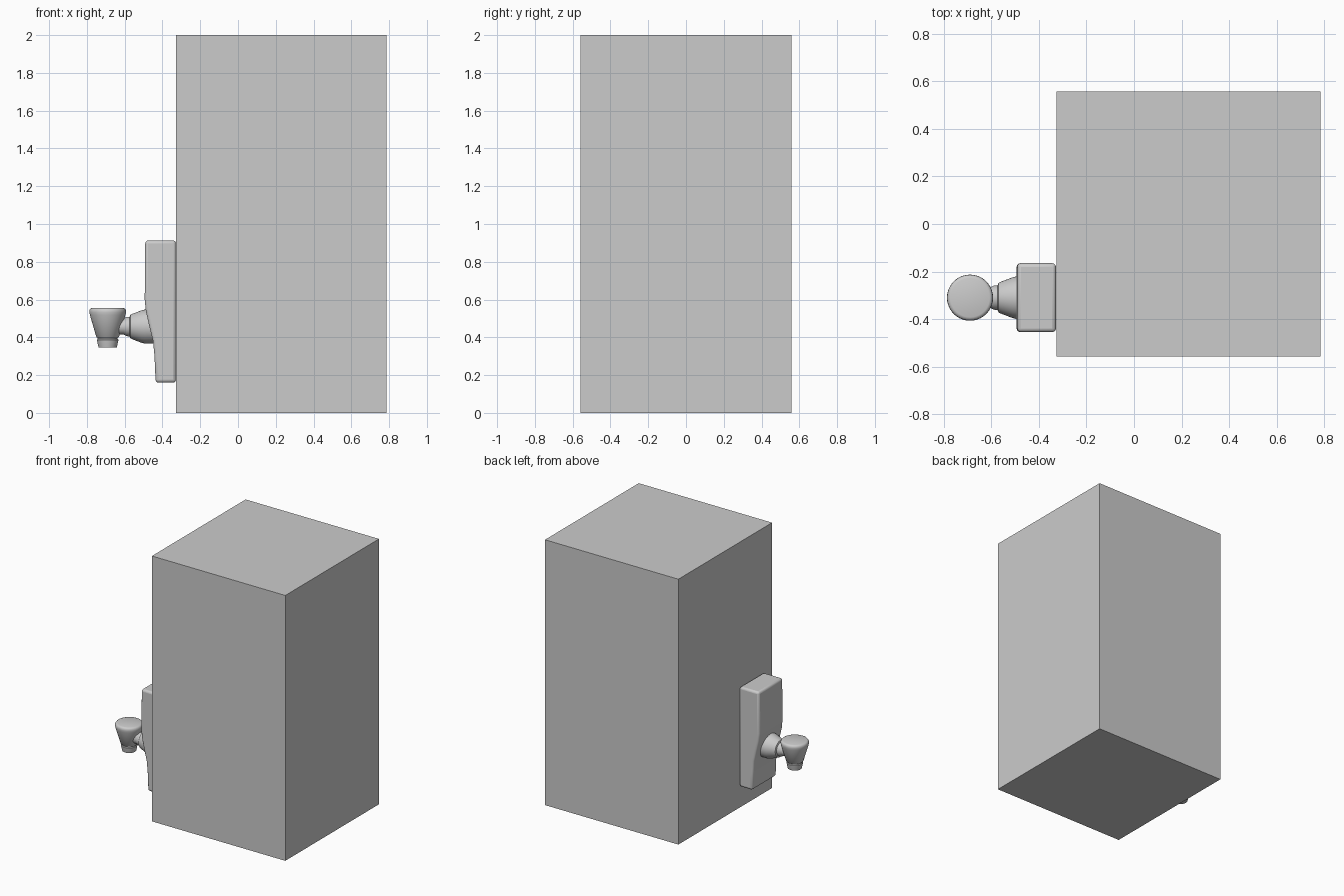
import bpy, bmesh, math
from mathutils import Matrix, Vector

if "Cube" in bpy.data.objects:
    bpy.data.objects.remove(bpy.data.objects["Cube"])


def make_object(name, bm, smooth=True):
    bmesh.ops.recalc_face_normals(bm, faces=bm.faces)
    mesh = bpy.data.meshes.new(name)
    bm.to_mesh(mesh)
    bm.free()
    obj = bpy.data.objects.new(name, mesh)
    bpy.context.collection.objects.link(obj)
    if smooth:
        bpy.ops.object.select_all(action='DESELECT')
        obj.select_set(True)
        bpy.context.view_layer.objects.active = obj
        bpy.ops.object.shade_smooth_by_angle(angle=math.radians(35))
    return obj


def lathe(name, profile, matrix, sides=40):
    """Spin (radius, height) points round local z and cap both ends."""
    bm = bmesh.new()
    rings = []
    for r, h in profile:
        rings.append([bm.verts.new(matrix @ Vector((
            r * math.cos(2 * math.pi * i / sides),
            r * math.sin(2 * math.pi * i / sides), h))) for i in range(sides)])
    for a, b in zip(rings, rings[1:]):
        for i in range(sides):
            j = (i + 1) % sides
            bm.faces.new((a[i], a[j], b[j], b[i]))
    bm.faces.new(rings[0])
    bm.faces.new(rings[-1])
    return make_object(name, bm)


# Main block body
bm = bmesh.new()
bmesh.ops.create_cube(bm, size=1, matrix=Matrix.Translation((0.229, 0, 1)) @
                      Matrix.Diagonal((1.112, 1.116, 2, 1)))
make_object("main_block", bm, smooth=False)

# Dispenser housing: side profile (x, z) extruded along y
side = [(-0.328, 0.913), (-0.491, 0.913), (-0.494, 0.60), (-0.488, 0.54),
        (-0.470, 0.46), (-0.450, 0.38), (-0.442, 0.30), (-0.436, 0.16),
        (-0.328, 0.16)]
bm = bmesh.new()
face = bm.faces.new([bm.verts.new((x, -0.455, z)) for x, z in side])
ext = bmesh.ops.extrude_face_region(bm, geom=[face])
bmesh.ops.translate(bm, vec=(0, 0.29, 0),
                    verts=[v for v in ext["geom"] if isinstance(v, bmesh.types.BMVert)])
housing = make_object("housing", bm)
bevel = housing.modifiers.new("soft_edges", 'BEVEL')
bevel.width = 0.016
bevel.segments = 3
bevel.limit_method = 'ANGLE'
bevel.angle_limit = math.radians(40)

# Collar and neck, pointing along -x
outward = Matrix.Translation((0, -0.31, 0.457)) @ Matrix.Rotation(-math.pi / 2, 4, 'Y')
lathe("collar", [(0.090, 0.44), (0.090, 0.492), (0.086, 0.51), (0.067, 0.560),
                 (0.062, 0.570), (0.052, 0.574)], outward)
lathe("neck", [(0.050, 0.56), (0.052, 0.580), (0.050, 0.592), (0.042, 0.605),
               (0.042, 0.67)], outward)

# Upright tap handle with grooved spout
upright = Matrix.Translation((-0.69, -0.31, 0))
lathe("tap_handle", [(0.082, 0.556), (0.090, 0.553), (0.096, 0.545), (0.097, 0.533),
                     (0.094, 0.518), (0.060, 0.402), (0.053, 0.396), (0.053, 0.391),
                     (0.057, 0.387), (0.055, 0.376), (0.048, 0.345)], upright)
